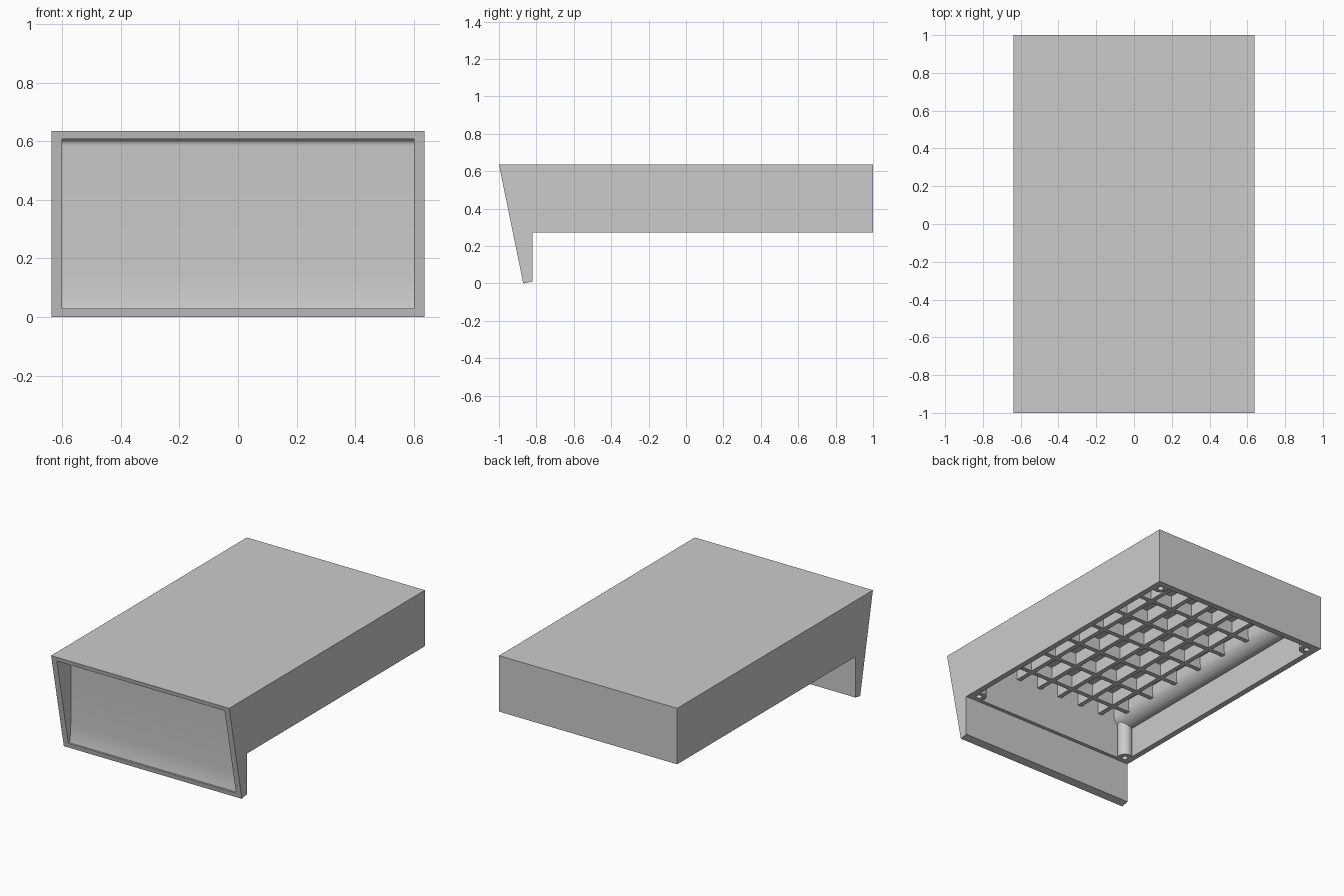
import bpy, bmesh, math

if "Cube" in bpy.data.objects:
    bpy.data.objects.remove(bpy.data.objects["Cube"], do_unlink=True)

grey = bpy.data.materials.new("light_grey")
grey.use_nodes = True
grey.diffuse_color = (0.6, 0.6, 0.6, 1)
grey.node_tree.nodes["Principled BSDF"].inputs["Base Color"].default_value = (0.6, 0.6, 0.6, 1)

HALF_W, TOP, UNDER = 0.637, 0.635, 0.273
FRONT_IN, BACK_IN, SIDE_IN, CEILING = -0.797, 0.96, 0.6, 0.605


def make(name, bm):
    bmesh.ops.recalc_face_normals(bm, faces=bm.faces)
    mesh = bpy.data.meshes.new(name)
    bm.to_mesh(mesh)
    bm.free()
    mesh.materials.append(grey)
    ob = bpy.data.objects.new(name, mesh)
    bpy.context.collection.objects.link(ob)
    return ob


def prism(name, outline, sweep):
    """Flat outline of 3D points extruded along the sweep vector."""
    bm = bmesh.new()
    face = bm.faces.new([bm.verts.new(p) for p in outline])
    new = bmesh.ops.extrude_face_region(bm, geom=[face])["geom"]
    verts = [v for v in new if isinstance(v, bmesh.types.BMVert)]
    bmesh.ops.translate(bm, verts=verts, vec=sweep)
    return make(name, bm)


def side_prism(name, profile, half_width):
    """Side profile of (y, z) points extruded across the width."""
    return prism(name, [(-half_width, y, z) for y, z in profile], (2 * half_width, 0, 0))


def add_box(bm, x0, x1, y0, y1, z0, z1):
    verts = bmesh.ops.create_cube(bm, size=1)["verts"]
    for v in verts:
        v.co = ((x0 + x1) / 2 + v.co.x * (x1 - x0),
                (y0 + y1) / 2 + v.co.y * (y1 - y0),
                (z0 + z1) / 2 + v.co.z * (z1 - z0))


def corner_rods(name, radius, z0, z1):
    """Four vertical cylinders, one in each corner of the cavity."""
    bm = bmesh.new()
    for x in (-SIDE_IN + 0.024, SIDE_IN - 0.024):
        for y in (FRONT_IN + 0.024, BACK_IN - 0.024):
            rod = bmesh.ops.create_cone(bm, cap_ends=True, segments=32,
                                        radius1=radius, radius2=radius, depth=z1 - z0)
            bmesh.ops.translate(bm, verts=rod["verts"], vec=(x, y, (z0 + z1) / 2))
    return make(name, bm)


def cut(target, cutter):
    """Subtract the cutter from the target, then discard it."""
    mod = target.modifiers.new("cut", "BOOLEAN")
    mod.operation, mod.solver, mod.object = "DIFFERENCE", "EXACT", cutter
    cutter.hide_render = True
    bpy.context.view_layer.objects.active = target
    bpy.ops.object.modifier_apply(modifier=mod.name)
    bpy.data.objects.remove(cutter, do_unlink=True)


# Outer body with slanted front apron
body = side_prism("body", [(-1, TOP), (1, TOP), (1, UNDER), (-0.82, UNDER),
                           (-0.82, 0.01), (-0.87, 0)], HALF_W)

# Front recess: rounded top, upright back wall, foot sweeping out to the apron
WALL, R = -0.852, 0.022
recess = [(-1.1, 0.607)]
for i in range(9):
    a = math.pi / 2 * (1 - i / 8)
    recess.append((WALL - R + R * math.cos(a), 0.607 - R + R * math.sin(a)))
for i in range(9):
    t = i / 8
    recess.append((WALL - 0.012 * t * t, 0.15 - 0.12 * t))
recess.append((-1.1, 0.03))
cut(body, side_prism("recess_cutter", recess, SIDE_IN))

# Underside cavity: side walls step inwards over a rounded ledge
LEDGE, ROUND = 0.47, 0.09
right_half = [(SIDE_IN, UNDER - 0.1)]
for i in range(11):
    a = math.pi / 2 * i / 10
    right_half.append((SIDE_IN - ROUND * math.sin(a), LEDGE + ROUND * (1 - math.cos(a))))
right_half.append((SIDE_IN - ROUND, CEILING))
section = right_half + [(-x, z) for x, z in reversed(right_half)]
cavity = prism("cavity_cutter", [(x, FRONT_IN, z) for x, z in section],
               (0, BACK_IN - FRONT_IN, 0))

# Corner posts left standing in the cavity, with screw holes
cut(cavity, corner_rods("post_cutter", 0.046, 0, 0.7))
cut(body, cavity)
cut(body, corner_rods("screw_hole_cutter", 0.018, UNDER - 0.05, UNDER + 0.17))

# Waffle of stiffening ribs, running into the cavity walls and ceiling
RIB, LOW, HIGH, BITE = 0.015, 0.523, 0.615, 0.01
PITCH_X, PITCH_Y = 0.16, 0.225
bm = bmesh.new()
for i in range(6):
    x = (i - 2.5) * PITCH_X
    add_box(bm, x - RIB, x + RIB, FRONT_IN - BITE, BACK_IN + BITE, LOW, HIGH)
for i in range(-3, 5):
    y = i * PITCH_Y
    add_box(bm, -0.53, 0.53, y - RIB, y + RIB, LOW, HIGH)
ribs = make("stiffening_ribs", bm)

for ob in (body, ribs):
    bpy.ops.object.select_all(action="DESELECT")
    ob.select_set(True)
    bpy.context.view_layer.objects.active = ob
    bpy.ops.object.shade_smooth_by_angle(angle=math.radians(16))
